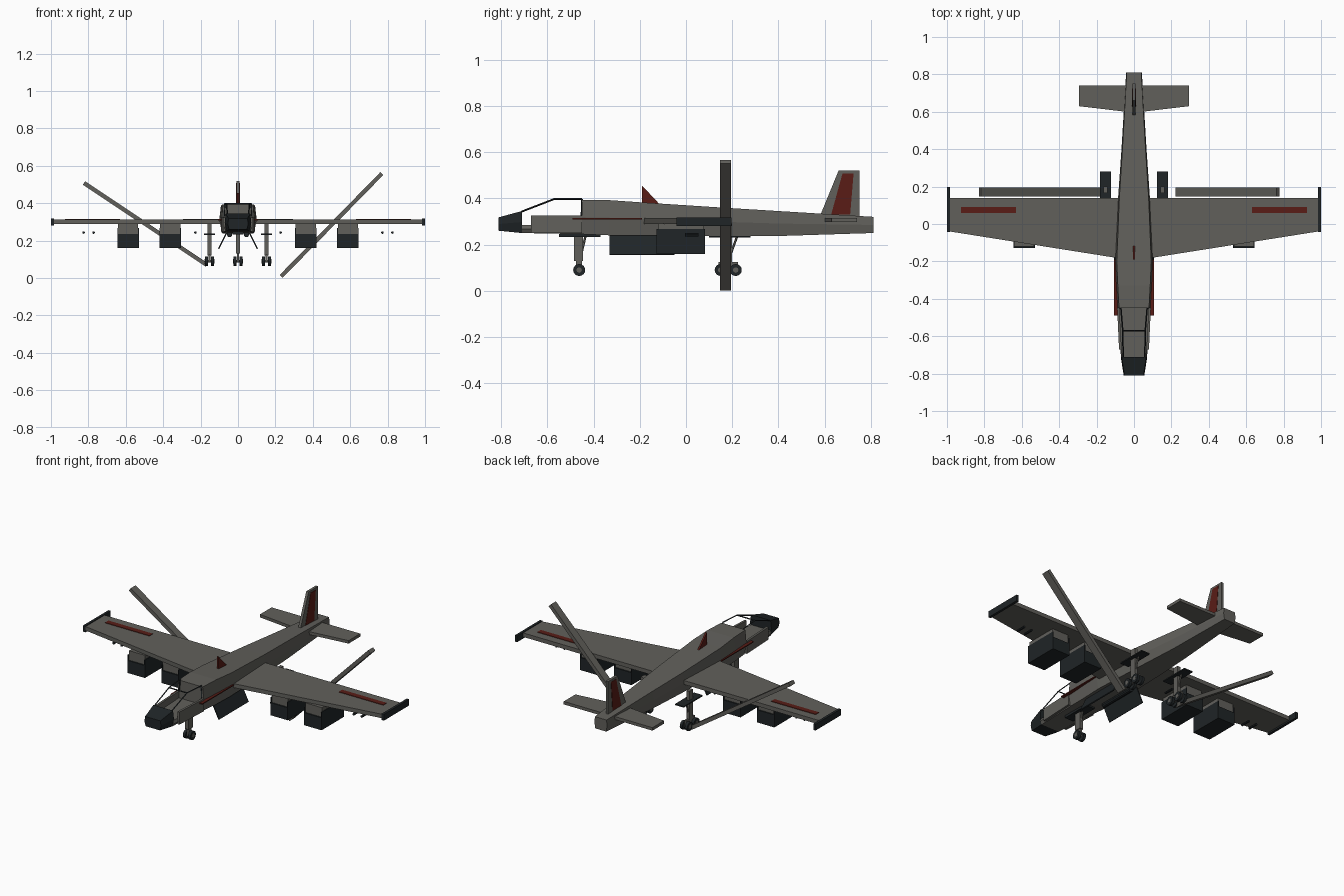
import bpy, bmesh, math
from mathutils import Matrix, Vector

if "Cube" in bpy.data.objects:
    bpy.data.objects.remove(bpy.data.objects["Cube"])


def mat(name, c):
    m = bpy.data.materials.new(name)
    m.diffuse_color = (*c, 1)
    m.use_nodes = True
    m.node_tree.nodes["Principled BSDF"].inputs["Base Color"].default_value = m.diffuse_color
    return m


GREY = mat("warm_grey", (0.12, 0.117, 0.105))
DARK = mat("near_black", (0.014, 0.018, 0.02))
RED = mat("dark_red", (0.10, 0.012, 0.008))


def finish(name, bm, m):
    bmesh.ops.recalc_face_normals(bm, faces=bm.faces)
    me = bpy.data.meshes.new(name)
    bm.to_mesh(me)
    bm.free()
    me.materials.append(m)
    ob = bpy.data.objects.new(name, me)
    bpy.context.collection.objects.link(ob)
    return ob


def loft(name, rings, m):
    bm = bmesh.new()
    vs = [[bm.verts.new(p) for p in r] for r in rings]
    n = len(vs[0])
    for a, b in zip(vs, vs[1:]):
        for i in range(n):
            bm.faces.new((a[i], a[(i + 1) % n], b[(i + 1) % n], b[i]))
    bm.faces.new(vs[0])
    bm.faces.new(vs[-1][::-1])
    return finish(name, bm, m)


def box(name, x, y, z, m):
    """Box from (min, max) ranges."""
    return loft(name, [[(x[0], y[0], k), (x[1], y[0], k), (x[1], y[1], k), (x[0], y[1], k)] for k in z], m)


def plate(name, yz, x, m):
    """Side profile extruded along x."""
    return loft(name, [[(k, *p) for p in yz] for k in x], m)


def slab(name, xy, z, m):
    """Plan outline extruded along z."""
    return loft(name, [[(*p, k) for p in xy] for k in z], m)


def tube(name, p, q, r, m, seg=12):
    p, q = Vector(p), Vector(q)
    bm = bmesh.new()
    bmesh.ops.create_cone(bm, cap_ends=True, segments=seg, radius1=r, radius2=r, depth=(q - p).length)
    rot = (q - p).to_track_quat('Z', 'Y').to_matrix().to_4x4()
    bm.transform(Matrix.Translation((p + q) / 2) @ rot)
    return finish(name, bm, m)


def span(s, a, b):
    return sorted((s * a, s * b))


def section(y, w, z0, z1):
    b = w * 0.86
    return [(-b, y, z0), (b, y, z0), (w, y, z0 + (z1 - z0) * 0.5), (w * .92, y, z1),
            (-w * .92, y, z1), (-w, y, z0 + (z1 - z0) * 0.5)]


# Fuselage, open cockpit tub and dark nose
loft("fuselage", [section(*s) for s in [
    (-.45, .087, .245, .392), (-.33, .094, .24, .392), (-.2, .1, .24, .383), (.14, .085, .237, .361),
    (.4, .067, .237, .345), (.81, .042, .25, .32)]], GREY)
loft("cockpit_floor", [section(-.71, .07, .25, .285), section(-.45, .085, .245, .285)], GREY)
loft("nose", [section(-.81, .055, .26, .318), section(-.71, .071, .25, .345)], DARK)

# Canopy frame bars
for s in (-1, 1):
    pts = [(s * .058, -.71, .343), (s * .06, -.57, .397), (s * .07, -.45, .397)]
    for a, b in zip(pts, pts[1:]):
        tube("canopy_rail", a, b, .004, DARK, 4)
    tube("canopy_post", (s * .075, -.452, .325), pts[2], .004, DARK, 4)
tube("canopy_hoop", (-.06, -.57, .397), (.06, -.57, .397), .004, DARK, 4)

# Tail fin with red panel, and dorsal blade
plate("tail_fin", [(.58, .325), (.66, .52), (.75, .52), (.75, .32)], (-.008, .008), GREY)
plate("fin_panel", [(.628, .33), (.677, .508), (.725, .508), (.71, .33)], (-.01, .01), RED)
plate("dorsal_blade", [(-.19, .37), (-.19, .455), (-.11, .37)], (-.005, .005), RED)
slab("tailplane", [(-.295, .63), (0, .595), (.295, .63), (.295, .74), (-.295, .74)], (.298, .316), GREY)

# Loose flaps, each hanging at its own angle
for x, z, length, ang in ((-.495, .289, .79, 33.7), (.5, .284, .77, -45.6)):
    f = box("flap", (-length / 2, length / 2), (.148, .195), (-.011, .011), GREY)
    f.data.transform(Matrix.Translation((x, 0, z)) @ Matrix.Rotation(math.radians(ang), 4, 'Y'))


# Wheel pair on an axle
def wheels(name, x, y):
    for d in (-1, 1):
        tube(name, (x + d * .008, y, .09), (x + d * .025, y, .09), .026, DARK, 16)
        tube(name + "_hub", (x + d * .02, y, .09), (x + d * .026, y, .09), .012, GREY, 8)
    tube(name + "_axle", (x - .012, y, .09), (x + .012, y, .09), .007, GREY, 8)


for s in (-1, 1):
    # Wing, tip and stripe
    slab("wing", [(s * .05, -.188), (s * .985, -.04), (s * .985, .14), (s * .05, .14)], (.29, .314), GREY)
    box("wing_tip", span(s, .985, 1), (-.042, .197), (.28, .318), DARK)
    box("wing_stripe", span(s, .63, .925), (.058, .09), (.31, .317), RED)
    # Side sill and stripe
    loft("cockpit_sill", [[(s * a, y, .25), (s * b, y, .25), (s * b, y, .325), (s * a, y, .325)]
                          for y, a, b in ((-.67, .066, .08), (-.45, .078, .09))], GREY)
    loft("side_stripe", [[(s * a, y, .309), (s * .107, y, .309), (s * .107, y, .315), (s * a, y, .315)]
                         for y, a in ((-.49, .083), (-.19, .098))], RED)
    # Engine pods: dark lower box and cheeks around a grey core
    for c in (.3625, .5875):
        box("pod_core", span(s, c - .054, c + .054), (-.12, .075), (.23, .292), GREY)
        box("pod_box", span(s, c - .058, c + .058), (-.128, .083), (.16, .235), DARK)
        for d in (-1, 1):
            box("pod_cheek", span(s, c + d * .0535, c + d * .058), (-.128, .083), (.235, .268), DARK)
    # Bomb bay doors and stores
    loft("bay_door", [[(s * .058, y, .24), (s * .064, y, .243), (s * .107, y, .158), (s * .101, y, .155)]
                      for y in (-.33, -.05)], DARK)
    tube("bay_store", (s * .045, -.31, .232), (s * .045, -.08, .232), .014, DARK, 10)
    # Small underwing fittings
    for x in (.228, .772, .825):
        tube("wing_fitting", (s * x, -.005, .243), (s * x, .055, .243), .007, DARK, 8)
    # Main landing gear
    x = s * .152
    box("main_gear_plate", (x - .029, x + .029), (.1, .28), (.23, .237), DARK)
    box("main_gear_strut", (x - .01, x + .01), (.165, .2), (.12, .292), GREY)
    box("main_gear_beam", (x - .006, x + .006), (.14, .225), (.085, .125), GREY)
    tube("main_gear_brace", (x, .19, .15), (x, .22, .232), .005, GREY, 6)
    for y in (.15, .215):
        wheels("main_wheel", x, y)

# Nose landing gear
box("nose_gear_plate", (-.03, .03), (-.55, -.37), (.232, .246), DARK)
box("nose_gear_strut", (-.012, .012), (-.485, -.445), (.13, .245), GREY)
box("nose_gear_fork", (-.006, .006), (-.475, -.45), (.085, .13), GREY)
tube("nose_gear_brace", (0, -.455, .15), (0, -.435, .235), .005, GREY, 6)
wheels("nose_wheel", 0, -.462)
